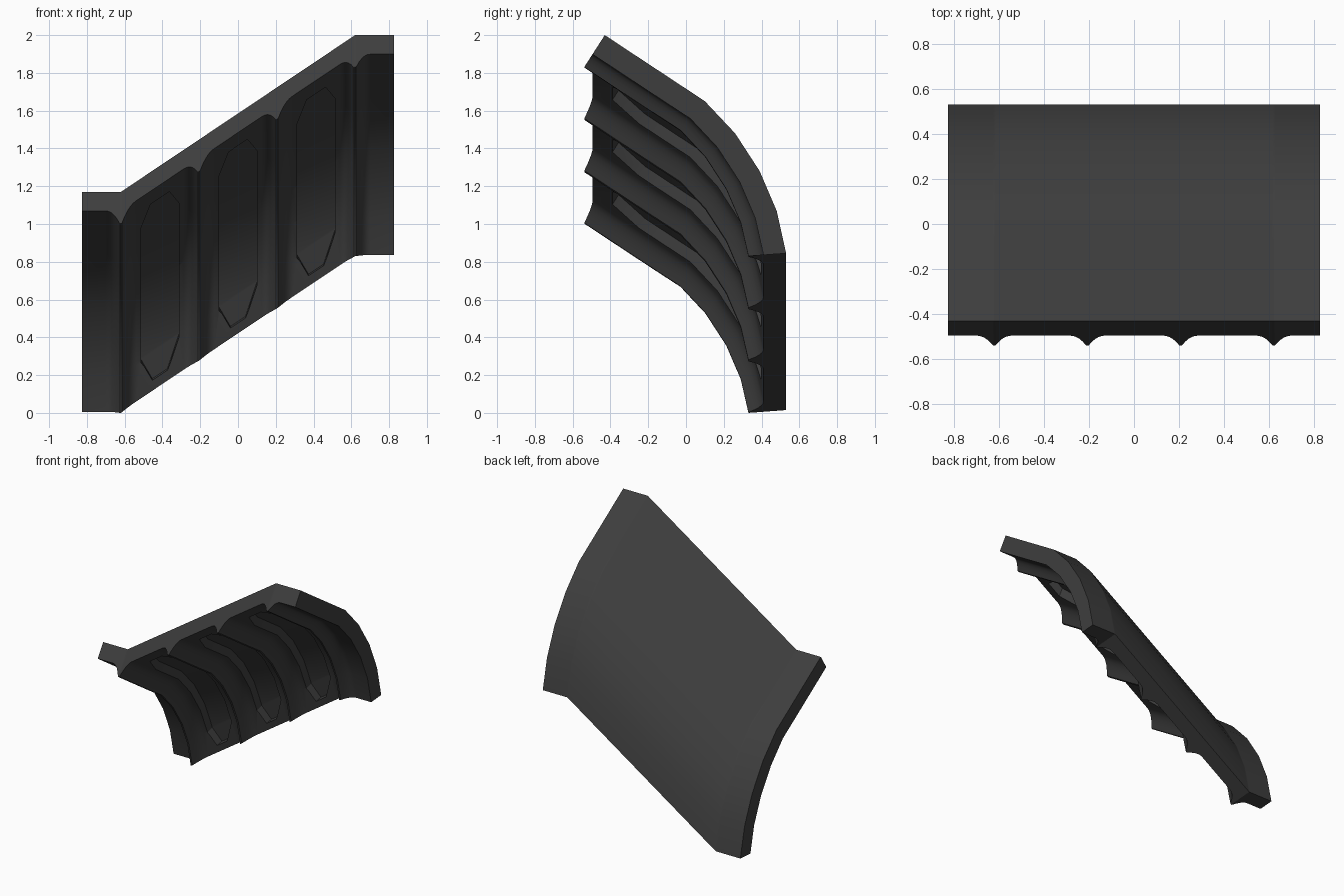
import bpy
import bmesh
from mathutils import Vector

cube = bpy.data.objects.get("Cube")
if cube:
    bpy.data.objects.remove(cube, do_unlink=True)

# Shared dark grey
grey = bpy.data.materials.new("dark_grey")
grey.use_nodes = True
grey.diffuse_color = (0.048, 0.048, 0.048, 1)
bsdf = grey.node_tree.nodes["Principled BSDF"]
bsdf.inputs["Base Color"].default_value = grey.diffuse_color
bsdf.inputs["Roughness"].default_value = 0.8

# Back curve of the wall (y, z) from the foot to the overhanging top
CURVE = [Vector(p) for p in ((0.53, 0.845), (0.48, 1.07), (0.39, 1.28), (0.26, 1.48),
                             (0.10, 1.65), (-0.077, 1.767), (-0.253, 1.883), (-0.43, 2.0))]
HALF, BEND, RISE = 0.825, 0.62, 0.83
PLATE, RIB, FLOOR = 0.12, 0.2, 0.06
RIBS = (-BEND, -BEND / 3, BEND / 3, BEND)


def curve_normals():
    normals = [Vector((1, 0.075)).normalized()]
    for a, b, c in zip(CURVE, CURVE[1:], CURVE[2:]):
        along = (b - a).normalized() + (c - b).normalized()
        normals.append(Vector((along.y, -along.x)).normalized())
    return normals + [Vector((0.54, 0.84)).normalized()]


NORMALS = curve_normals()


def place(x, t, depth):
    """Point on the curved, stair-sloped wall: t runs along the curve."""
    i = min(int(t), len(CURVE) - 2)
    p = CURVE[i].lerp(CURVE[i + 1], t - i)
    n = NORMALS[i].lerp(NORMALS[i + 1], t - i)
    q = p - n * depth
    drop = RISE * (max(-BEND, min(BEND, x)) - BEND) / (2 * BEND)
    return (x, q.x, q.y + drop)


def loft(name, rings):
    """Closed solid through a row of equal point rings."""
    bm = bmesh.new()
    rows = [[bm.verts.new(p) for p in ring] for ring in rings]
    n = len(rows[0])
    for a, b in zip(rows, rows[1:]):
        for i in range(n):
            j = (i + 1) % n
            bm.faces.new((a[i], a[j], b[j], b[i]))
    # End caps as strips of quads
    for row in (rows[0], rows[-1]):
        for i in range(n // 2 - 1):
            bm.faces.new((row[i], row[i + 1], row[n - 2 - i], row[n - 1 - i]))
    bmesh.ops.recalc_face_normals(bm, faces=bm.faces)
    mesh = bpy.data.meshes.new(name)
    bm.to_mesh(mesh)
    bm.free()
    mesh.materials.append(grey)
    obj = bpy.data.objects.new(name, mesh)
    bpy.context.collection.objects.link(obj)
    return obj


# Cross-section: flat plate with cusp-shaped ribs on concave flanks
section = [(-HALF, PLATE)]
STEPS = 5
for c in RIBS:
    flank = []
    for k in range(STEPS + 1):
        s = k / STEPS
        flank.append((0.075 * (1 - s) + 0.006, PLATE + (RIB - PLATE) * s ** 2.2))
    section += [(c - w, d) for w, d in flank]
    section.append((c, RIB))
    section += [(c + w, d) for w, d in reversed(flank)]
section.append((HALF, PLATE))

wall = loft("ribbed_wall_panel",
            [[place(x, t, d) for x, d in section] +
             [place(x, t, 0) for x, d in reversed(section)]
             for t in range(len(CURVE))])

# Long recesses with chamfered ends, one between each pair of ribs
outline = [(0.28, 0.04), (0.95, 0.1)] + [(t, 0.1) for t in range(1, 6)] + [(5.6, 0.1), (6.4, 0.05)]
for left, right in zip(RIBS, RIBS[1:]):
    c = (left + right) / 2
    cutter = loft("recess_cutter",
                  [[place(c - w, t, FLOOR), place(c + w, t, FLOOR),
                    place(c + w, t, RIB + 0.1), place(c - w, t, RIB + 0.1)]
                   for t, w in outline])
    cutter.hide_render = True
    cut = wall.modifiers.new("recess", "BOOLEAN")
    cut.operation = "DIFFERENCE"
    cut.solver = "EXACT"
    cut.object = cutter
    bpy.context.view_layer.objects.active = wall
    bpy.ops.object.modifier_apply(modifier=cut.name)
    bpy.data.objects.remove(cutter, do_unlink=True)

# Smooth curve, sharp rims
bpy.ops.object.select_all(action="DESELECT")
wall.select_set(True)
bpy.context.view_layer.objects.active = wall
bpy.ops.object.shade_smooth_by_angle(angle=0.5)
